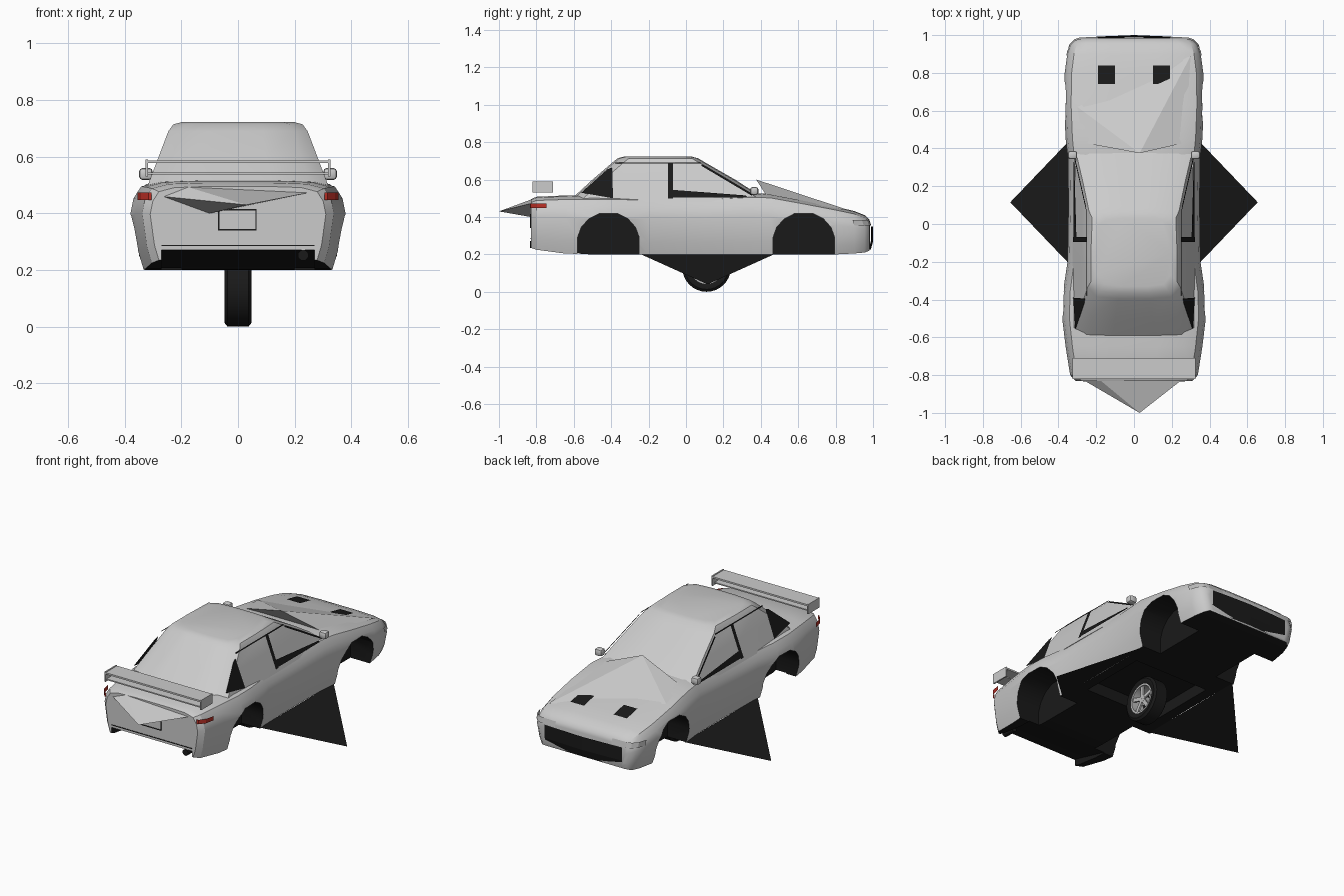
import bpy, bmesh, math
from mathutils import Matrix

if "Cube" in bpy.data.objects:
    bpy.data.objects.remove(bpy.data.objects["Cube"])


def mat(name, r, g, b):
    m = bpy.data.materials.new(name)
    m.diffuse_color = (r, g, b, 1)
    m.use_nodes = True
    m.node_tree.nodes["Principled BSDF"].inputs["Base Color"].default_value = m.diffuse_color
    return m


GREY = mat("paint_grey", .62, .62, .62)
DARK = mat("dark", .01, .01, .01)
RED = mat("red_lens", .5, .03, .02)
GLASS = mat("glass_grey", .5, .5, .5)


def finish(bm, name, m=None, smooth=0):
    me = bpy.data.meshes.new(name)
    bm.normal_update()
    bm.to_mesh(me)
    bm.free()
    ob = bpy.data.objects.new(name, me)
    bpy.context.collection.objects.link(ob)
    if m:
        me.materials.append(m)
    if smooth:
        shade(ob, smooth)
    return ob


def shade(ob, angle):
    bpy.ops.object.select_all(action='DESELECT')
    bpy.context.view_layer.objects.active = ob
    ob.select_set(True)
    bpy.ops.object.shade_smooth_by_angle(angle=math.radians(angle))


def loft(name, rings, m=None, closed=True, caps=True, smooth=0):
    bm = bmesh.new()
    vs = [[bm.verts.new(p) for p in r] for r in rings]
    n = len(rings[0])
    for a, b in zip(vs, vs[1:]):
        for i in range(n if closed else n - 1):
            j = (i + 1) % n
            bm.faces.new((a[i], a[j], b[j], b[i]))
    if caps:
        bm.faces.new(vs[0])
        bm.faces.new(vs[-1])
    bmesh.ops.recalc_face_normals(bm, faces=bm.faces)
    return finish(bm, name, m, smooth)


def panel(name, pts, m=None, mirror=False):
    bm = bmesh.new()
    for s in ((1, -1) if mirror else (1,)):
        bm.faces.new([bm.verts.new((s * x, y, z)) for x, y, z in pts])
    return finish(bm, name, m)


def fan(name, tip, pts, m=None):
    bm = bmesh.new()
    t, vs = bm.verts.new(tip), [bm.verts.new(p) for p in pts]
    for a, b in zip(vs, vs[1:] + vs[:1]):
        bm.faces.new((t, a, b))
    return finish(bm, name, m)


def box(name, lo, hi, m=None, bevel=0):
    bm = bmesh.new()
    bmesh.ops.create_cube(bm, size=1)
    for v in bm.verts:
        v.co = [(a + b) / 2 + c * (b - a) for a, b, c in zip(lo, hi, v.co)]
    if bevel:
        bmesh.ops.bevel(bm, geom=bm.edges[:], offset=bevel, segments=2, affect='EDGES', profile=.5)
    return finish(bm, name, m, 40 if bevel else 0)


# lower body: sections along the length (y, half width, bottom z, top z)
stations = [(-.83, .31, .235, .495), (-.80, .338, .225, .508), (-.65, .362, .205, .515),
            (-.5, .38, .2, .517), (-.36, .376, .2, .515), (-.2, .352, .2, .512),
            (.1, .347, .2, .515), (.35, .35, .2, .528), (.45, .362, .2, .525),
            (.63, .37, .2, .49), (.8, .367, .2, .455), (.9, .353, .205, .432),
            (.955, .335, .21, .41), (.98, .305, .22, .385), (.985, .28, .23, .365)]
section = [(.9, 0), (.95, .2), (1, .62), (.97, .8), (.9, .93), (.72, .985), (.35, 1)]
rings = []
for y, w, b, t in stations:
    half = [(w * fx, y, b + (t - b) * fz) for fx, fz in section]
    rings.append(half + [(-x, yy, z) for x, yy, z in reversed(half)])
body = loft("body", rings, GREY)
body.data.materials.append(DARK)
for p in body.data.polygons:
    if p.normal.z < -.8:
        p.material_index = 1

# wheel arches, sloped rear valance and wheel recess underneath
arch = [(-.165, .1), (-.165, .29), (-.145, .345), (-.105, .39), (-.05, .418),
        (.05, .418), (.105, .39), (.145, .345), (.165, .29), (.165, .1)]
valance = [(-.95, .1), (-.95, .27), (-.82, .27), (-.55, .2), (-.55, .1)]
cutters = [box("recess_cutter", (-.25, -.1, .1), (.25, .32, .27)),
           loft("valance_cutter", [[(x, y, z) for y, z in valance] for x in (-.27, .27)])]
for yc in (-.415, .63):
    for s in (1, -1):
        cutters.append(loft("arch_cutter", [[(s * x, yc + y, z) for y, z in arch] for x in (.2, .5)]))
for c in cutters:
    c.data.materials.append(GREY)
    c.data.materials.append(DARK)
    for p in c.data.polygons:
        p.material_index = 1
    mod = body.modifiers.new("cut", 'BOOLEAN')
    mod.operation, mod.solver, mod.object = 'DIFFERENCE', 'EXACT', c
    bpy.context.view_layer.objects.active = body
    bpy.ops.object.modifier_apply(modifier=mod.name)
    bpy.data.objects.remove(c)
shade(body, 32)


# cabin: stacked outlines (z, rear y, front y, half width)
def side_x(z):
    return .318 - (z - .5) * .38


cabin = []
for z, r, f, w in [(.48, -.63, .45, side_x(.48)), (.6, -.50, .262, side_x(.6)),
                   (.69, -.395, .105, side_x(.69)), (.714, -.365, .065, .228), (.723, -.33, .03, .195)]:
    half = [(w * .35, r), (w * .8, r + .01), (w, r + .06), (w, (r + f) / 2),
            (w * .97, f - .035), (w * .75, f - .008), (w * .3, f)]
    cabin.append([(x, y, z) for x, y in half] + [(-x, y, z) for x, y in reversed(half)])
loft("cabin", cabin, GREY, smooth=28)


# side window markings
def side_panel(name, pts, m):
    panel(name, [(side_x(z) + .004, y, z) for y, z in pts], m, True)


side_panel("rear_quarter_window", [(-.56, .53), (-.39, .5), (-.395, .665), (-.42, .655)], DARK)
side_panel("centre_pillar", [(-.095, .5), (-.07, .5), (-.07, .69), (-.095, .69)], DARK)
side_panel("window_sill", [(-.07, .505), (.33, .505), (.32, .515), (-.07, .545)], DARK)
side_panel("roof_gutter", [(-.38, .685), (.08, .685), (.08, .692), (-.38, .692)], DARK)
side_panel("front_pillar_trim", [(.09, .68), (.36, .52), (.35, .515), (.08, .675)], DARK)

# rear wing
box("wing_top_blade", (-.32, -.82, .577), (.32, -.71, .587))
box("wing_lower_blade", (-.32, -.81, .538), (.32, -.73, .545))
for s in (1, -1):
    box("wing_end_plate", (s * .322 - .004, -.82, .53), (s * .322 + .004, -.71, .59))
    box("door_mirror", (s * .325 - .024, .343, .518), (s * .325 + .024, .387, .56), None, .012)

# lights
for s in (1, -1):
    path = [(.305, -.834), (.316, -.832), (.343, -.80), (.355, -.745)]
    loft("tail_light", [[(s * x, y, z) for x, y in path] for z in (.447, .473)], RED, False, False)
    path = [(.19, .990), (.285, .988), (.315, .978), (.342, .95), (.357, .9)]
    loft("headlight", [[(s * x, y - d, z) for x, y in path] for z, d in ((.355, 0), (.385, .01))],
         GLASS, False, False)

# front grille opening and rear plate frame
path = [(-.26, .988), (-.15, .994), (0, 1.0), (.15, .994), (.26, .988)]
loft("grille", [[(x, y - d, z) for x, y in path] for z, d in ((.225, .012), (.27, 0), (.35, 0))],
     DARK, False, False)
for lo, hi in [((-.07, .34), (.065, .344)), ((-.07, .411), (.065, .415)),
               ((-.07, .34), (-.066, .415)), ((.061, .34), (.065, .415))]:
    box("plate_frame", (lo[0], -.834, lo[1]), (hi[0], -.828, hi[1]), DARK)
box("rear_bumper_seam", (-.27, -.833, .284), (.27, -.828, .288), DARK)

# hood vents
panel("hood_vent", [(x, y, .495 - (y - .63) * .206)
                    for x, y in ((.1, .74), (.19, .74), (.19, .84), (.1, .84))], DARK, True)

# pulled-up flaps on hood, tail and both sills
fan("hood_flap", (.03, .375, .6), [(-.27, .43, .515), (-.3, .62, .485), (.3, .89, .43), (.27, .43, .515)])
fan("tail_flap", (.03, -1, .43), [(-.2, -.81, .5), (.26, -.82, .475), (-.1, -.83, .4), (-.27, -.825, .46)])
panel("sill_flap", [(.315, -.24, .2), (.315, .47, .2), (.655, .115, .04)], DARK, True)


# wheel parts turned around the x axis
def lathe(name, prof, m, cy=.11, cz=.13, n=32):
    rings = []
    for x, r in prof:
        rings.append([(x, cy + r * math.cos(2 * math.pi * i / n), cz + r * math.sin(2 * math.pi * i / n))
                      for i in range(n)])
    return loft(name, rings + rings[:1], m, True, False, 35)


lathe("tyre", [(-.038, .086), (-.047, .1), (-.047, .117), (-.037, .13), (.037, .13),
               (.047, .117), (.047, .1), (.038, .086)], DARK)
lathe("rim", [(-.041, .078), (-.041, .088), (.041, .088), (.041, .078)], GLASS)
lathe("hub", [(-.036, .001), (-.036, .022), (.036, .022), (.036, .001)], GLASS, n=16)
bm = bmesh.new()
for k in range(5):
    for x in (-.03, .03):
        a = Matrix.Translation((x, .11, .13)) @ Matrix.Rotation(k * math.tau / 5, 4, 'X') \
            @ Matrix.Translation((0, 0, .05)) @ Matrix.Diagonal((.01, .022, .07, 1))
        bmesh.ops.create_cube(bm, size=1, matrix=a)
finish(bm, "spokes", GLASS)

# exhaust pipe
bm = bmesh.new()
bmesh.ops.create_cone(bm, cap_ends=True, segments=16, radius1=.019, radius2=.019, depth=.08,
                      matrix=Matrix.Translation((.23, -.795, .252)) @ Matrix.Rotation(math.pi / 2, 4, 'X'))
finish(bm, "exhaust", DARK, 40)
